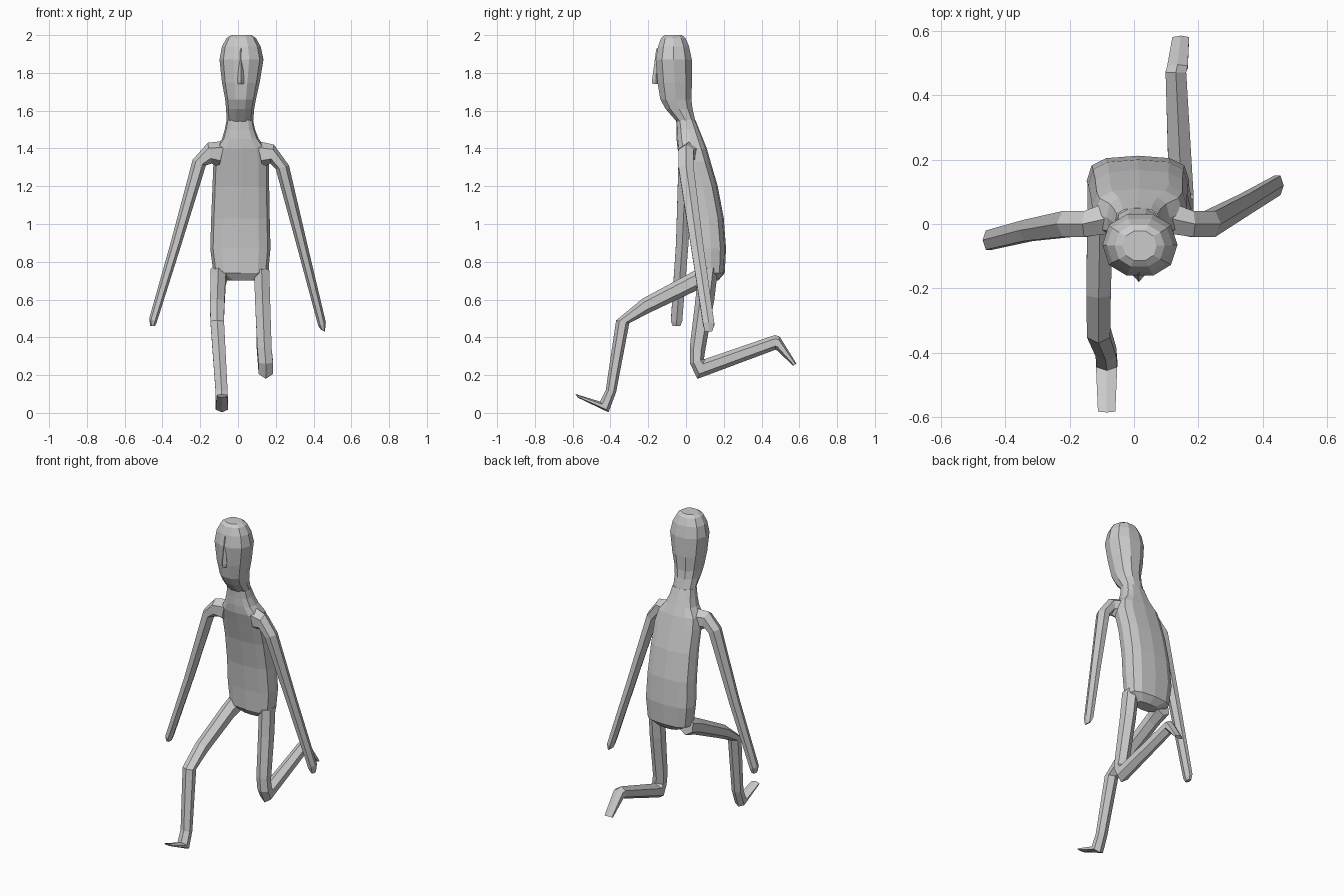
import bpy, bmesh
from math import sin, cos, pi
from mathutils import Vector


def loft(name, rings):
    """Skin a closed flat-shaded surface over rings of equal point count."""
    bm = bmesh.new()
    loops = [[bm.verts.new(p) for p in r] for r in rings]
    n = len(loops[0])
    for a, b in zip(loops, loops[1:]):
        for i in range(n):
            j = (i + 1) % n
            bm.faces.new((a[i], a[j], b[j], b[i]))
    bm.faces.new(loops[0])
    bm.faces.new(loops[-1])
    bmesh.ops.recalc_face_normals(bm, faces=bm.faces[:])
    me = bpy.data.meshes.new(name)
    bm.to_mesh(me)
    bm.free()
    ob = bpy.data.objects.new(name, me)
    bpy.context.collection.objects.link(ob)
    return ob


def body(name, levels, sides, power):
    """Level: z, x min, x max, y min, y max. Lower power gives boxier rings."""
    rings = []
    for z, x0, x1, y0, y1 in levels:
        ring = []
        for i in range(sides):
            c, s = cos(2 * pi * i / sides), sin(2 * pi * i / sides)
            px = abs(c) ** power * (1 if c > 0 else -1)
            py = abs(s) ** power * (1 if s > 0 else -1)
            ring.append(((x0 + x1) / 2 + px * (x1 - x0) / 2,
                         (y0 + y1) / 2 + py * (y1 - y0) / 2, z))
        rings.append(ring)
    return loft(name, rings)


def limb(name, stations, axis):
    """Station: position and half width along axis, then the two outline points."""
    rings = []
    for c, half, a, az, b, bz in stations:
        if axis == 'X':
            A, B, W = Vector((c, a, az)), Vector((c, b, bz)), Vector((half, 0, 0))
        else:
            A, B, W = Vector((a, c, az)), Vector((b, c, bz)), Vector((0, half, 0))
        mid, u = (A + B) / 2, (A - B) / 2
        rings.append([mid + u * cos(i * pi / 3) + W * sin(i * pi / 3) / 0.866
                      for i in range(6)])
    return loft(name, rings)


# Torso, leaning forward up to the neck
body("torso", [
    (0.70, -0.05, 0.10, 0.09, 0.17),
    (0.74, -0.13, 0.16, 0.06, 0.205),
    (0.87, -0.147, 0.172, 0.055, 0.212),
    (1.03, -0.142, 0.168, 0.04, 0.20),
    (1.20, -0.135, 0.165, 0.01, 0.168),
    (1.33, -0.13, 0.165, -0.025, 0.13),
    (1.40, -0.12, 0.15, -0.045, 0.11),
    (1.45, -0.085, 0.11, -0.05, 0.09),
    (1.50, -0.07, 0.09, -0.05, 0.07),
    (1.55, -0.06, 0.08, -0.052, 0.05)], 12, 0.7)

# Head, narrow at the jaw and broad at the brow
body("head", [
    (1.54, -0.06, 0.08, -0.05, 0.053),
    (1.61, -0.063, 0.086, -0.112, 0.038),
    (1.66, -0.068, 0.095, -0.14, 0.032),
    (1.75, -0.085, 0.115, -0.155, 0.036),
    (1.87, -0.098, 0.135, -0.165, 0.035),
    (1.94, -0.085, 0.12, -0.152, 0.02),
    (1.985, -0.06, 0.095, -0.135, 0.0),
    (2.00, -0.035, 0.07, -0.115, -0.02)], 10, 0.9)

# Nose wedge
body("nose", [
    (1.74, 0.0, 0.03, -0.178, -0.14),
    (1.76, -0.003, 0.033, -0.18, -0.14),
    (1.93, 0.012, 0.018, -0.157, -0.14)], 4, 1)

# Arms, hanging from the shoulders and swinging apart
limb("right_arm", [
    (0.02, 0.05, -0.07, 1.44, -0.10, 1.30),
    (0.0, 0.04, -0.16, 1.43, -0.14, 1.32),
    (0.0, 0.04, -0.24, 1.34, -0.17, 1.31),
    (-0.02, 0.033, -0.357, 0.90, -0.30, 0.89),
    (-0.05, 0.03, -0.47, 0.50, -0.43, 0.48),
    (-0.05, 0.02, -0.465, 0.46, -0.44, 0.46)], 'Y')
limb("left_arm", [
    (0.02, 0.05, 0.10, 1.44, 0.13, 1.30),
    (0.0, 0.04, 0.19, 1.42, 0.17, 1.32),
    (0.0, 0.04, 0.27, 1.31, 0.20, 1.29),
    (0.06, 0.033, 0.37, 0.88, 0.315, 0.87),
    (0.12, 0.03, 0.465, 0.48, 0.425, 0.46),
    (0.12, 0.02, 0.46, 0.43, 0.44, 0.44)], 'Y')

# Right leg stepping forward, heel on the ground
limb("right_leg", [
    (-0.10, 0.045, 0.13, 0.79, 0.15, 0.68),
    (-0.105, 0.04, 0.04, 0.75, 0.06, 0.65),
    (-0.11, 0.038, -0.23, 0.605, -0.20, 0.527),
    (-0.11, 0.036, -0.37, 0.49, -0.30, 0.475),
    (-0.087, 0.032, -0.425, 0.12, -0.37, 0.11),
    (-0.085, 0.033, -0.455, 0.06, -0.41, 0.003),
    (-0.085, 0.027, -0.585, 0.10, -0.575, 0.082)], 'X')

# Left leg with the shin lifted behind
limb("left_leg", [
    (0.125, 0.04, 0.065, 0.76, 0.17, 0.77),
    (0.13, 0.04, 0.05, 0.60, 0.15, 0.60),
    (0.14, 0.038, 0.02, 0.35, 0.10, 0.32),
    (0.147, 0.038, 0.022, 0.26, 0.095, 0.285),
    (0.147, 0.038, 0.06, 0.18, 0.10, 0.285),
    (0.13, 0.032, 0.475, 0.335, 0.47, 0.412),
    (0.135, 0.032, 0.48, 0.332, 0.495, 0.405),
    (0.145, 0.026, 0.567, 0.25, 0.585, 0.26)], 'X')
